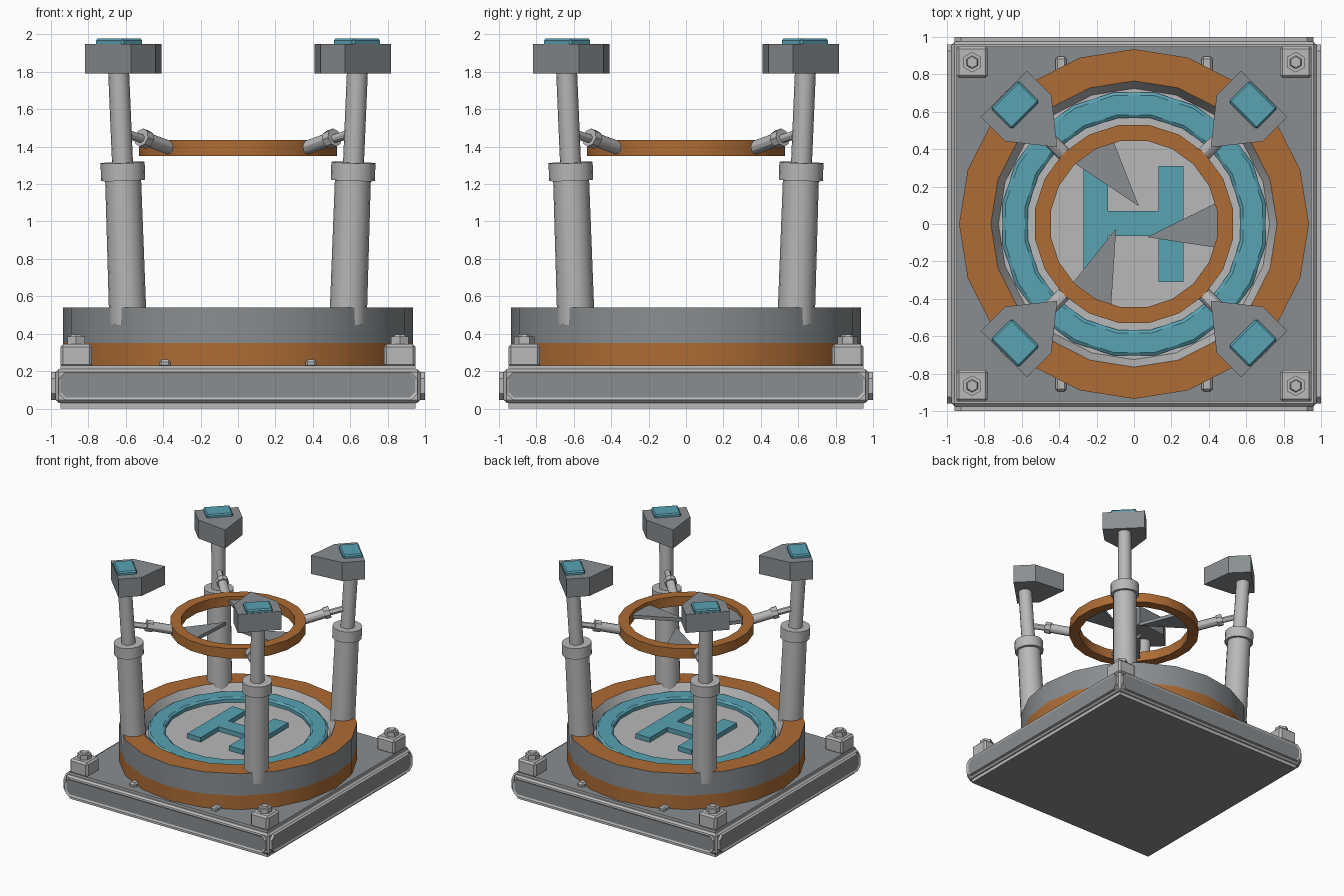
import bpy, bmesh, math
from mathutils import Vector, Matrix

if "Cube" in bpy.data.objects:
    bpy.data.objects.remove(bpy.data.objects["Cube"])


def material(name, rgb):
    m = bpy.data.materials.new(name)
    m.diffuse_color = (*rgb, 1)
    m.use_nodes = True
    m.node_tree.nodes["Principled BSDF"].inputs["Base Color"].default_value = m.diffuse_color
    return m


LIGHT = material("light grey", (0.48, 0.48, 0.48))
DARK = material("dark grey", (0.25, 0.27, 0.285))
ORANGE = material("orange", (0.42, 0.15, 0.035))
TEAL = material("teal", (0.10, 0.36, 0.45))


def finish(name, bm, mats, bevel=0, smooth=False):
    bmesh.ops.recalc_face_normals(bm, faces=bm.faces)
    me = bpy.data.meshes.new(name)
    bm.to_mesh(me)
    bm.free()
    for m in mats:
        me.materials.append(m)
    ob = bpy.data.objects.new(name, me)
    bpy.context.collection.objects.link(ob)
    if bevel:
        b = ob.modifiers.new("bevel", 'BEVEL')
        b.width, b.segments, b.limit_method = bevel, 1, 'ANGLE'
    if smooth:
        bpy.ops.object.select_all(action='DESELECT')
        ob.select_set(True)
        bpy.context.view_layer.objects.active = ob
        bpy.ops.object.shade_smooth_by_angle(angle=math.radians(30))
    return ob


def prism(name, pts, z0, z1, mat, matrix=Matrix(), bevel=0):
    """Extrude an outline from z0 to z1."""
    bm = bmesh.new()
    f = bm.faces.new([bm.verts.new((x, y, z0)) for x, y in pts])
    r = bmesh.ops.extrude_face_region(bm, geom=[f])
    top = [v for v in r["geom"] if isinstance(v, bmesh.types.BMVert)]
    bmesh.ops.translate(bm, verts=top, vec=(0, 0, z1 - z0))
    bm.transform(matrix)
    return finish(name, bm, [mat], bevel)


def rect(x0, x1, y0, y1):
    return [(x0, y0), (x1, y0), (x1, y1), (x0, y1)]


def lathe(name, profile, mats, n=20, offset=0.0, closed=True):
    """Revolve (radius, z, material index) points; the index colours the band after each point."""
    bm = bmesh.new()
    rings = []
    for r, z, _ in profile:
        rings.append([bm.verts.new((r * math.cos((i + offset) * math.tau / n),
                                    r * math.sin((i + offset) * math.tau / n), z)) for i in range(n)])
    for k in range(len(profile) if closed else len(profile) - 1):
        a, b = rings[k], rings[(k + 1) % len(rings)]
        for i in range(n):
            j = (i + 1) % n
            bm.faces.new((a[i], a[j], b[j], b[i])).material_index = profile[k][2]
    if not closed:
        bm.faces.new(rings[0]).material_index = profile[0][2]
        bm.faces.new(rings[-1]).material_index = profile[-1][2]
    return finish(name, bm, mats, smooth=True)


def rod(name, a, b, r0, r1, mat, n=16):
    a, b = Vector(a), Vector(b)
    bm = bmesh.new()
    bmesh.ops.create_cone(bm, cap_ends=True, segments=n, radius1=r0, radius2=r1, depth=(b - a).length)
    bm.transform(Matrix.Translation((a + b) / 2) @ (b - a).to_track_quat('Z', 'Y').to_matrix().to_4x4())
    return finish(name, bm, [mat], smooth=n > 8)


# base slab: dark top and bottom, light edges
bm = bmesh.new()
bmesh.ops.create_cube(bm, size=1, matrix=Matrix.Translation((0, 0, 0.115)) @ Matrix.Diagonal((1.9, 1.9, 0.23, 1)))
bm.normal_update()
for f in bm.faces:
    f.material_index = int(abs(f.normal.z) > 0.5)
finish("base_slab", bm, [LIGHT, DARK])
prism("base_frame", rect(-0.975, 0.975, -0.975, 0.975), 0.03, 0.21, LIGHT, bevel=0.015)

# side plates with recessed dark panels
for k in range(4):
    bm = bmesh.new()
    h, c = 0.96, 0.035
    pts = [(-h, .045 + c), (-h + c, .045), (h - c, .045), (h, .045 + c),
           (h, .195 - c), (h - c, .195), (-h + c, .195), (-h, .195 - c)]
    f = bm.faces.new([bm.verts.new((x, -0.97, z)) for x, z in pts])
    r = bmesh.ops.extrude_face_region(bm, geom=[f])
    bmesh.ops.translate(bm, verts=[v for v in r["geom"] if isinstance(v, bmesh.types.BMVert)], vec=(0, -0.03, 0))
    bmesh.ops.recalc_face_normals(bm, faces=bm.faces)
    front = min(bm.faces, key=lambda q: q.calc_center_median().y)
    bmesh.ops.inset_individual(bm, faces=[front], thickness=0.016, depth=-0.008)
    front.material_index = 1
    bm.transform(Matrix.Rotation(k * math.pi / 2, 4, 'Z'))
    finish("side_panel", bm, [LIGHT, DARK])

# drum with rim, sloped inner wall and pad floor
lathe("drum", [(0.935, 0.22, 0), (0.935, 0.35, 1), (0.935, 0.54, 0), (0.765, 0.54, 2),
               (0.725, 0.46, 2), (0.02, 0.46, 2), (0.02, 0.22, 2)], [ORANGE, DARK, LIGHT])
rod("floor_centre", (0, 0, 0.4), (0, 0, 0.462), 0.06, 0.06, LIGHT)
lathe("pad_ring", [(0.712, 0.45, 0), (0.712, 0.488, 0), (0.695, 0.5, 0), (0.59, 0.5, 0),
                   (0.573, 0.488, 0), (0.573, 0.45, 0)], [TEAL], offset=0.5)

# raised landing mark
prism("pad_mark", [(-.27, -.31), (-.14, -.31), (-.14, -.065), (.13, -.065), (.13, -.31), (.265, -.31),
                   (.265, .31), (.13, .31), (.13, .07), (-.14, .07), (-.14, .31), (-.27, .31)],
      0.45, 0.5, TEAL)

# suspended ring and its three blades
lathe("upper_ring", [(0.535, 1.35, 0), (0.535, 1.435, 0), (0.45, 1.435, 0), (0.45, 1.35, 0)], [ORANGE], offset=0.5)
for k in range(3):
    prism("blade", [(.07, -.07), (.45, -.128), (.45, .118)], 1.375, 1.405, DARK,
          Matrix.Rotation(k * math.tau / 3, 4, 'Z'))

# four corners
for sx in (-1, 1):
    for sy in (-1, 1):
        def at(d, z):
            return (sx * d, sy * d, z)

        # corner block, washer and hex bolt
        prism("corner_block", rect(-.085, .085, -.085, .085), 0.22, 0.345, LIGHT,
              Matrix.Translation(at(.865, 0)), bevel=0.015)
        rod("corner_bolt", at(.865, .34), at(.865, .385), .055, .055, LIGHT, 6)
        rod("bolt_tip", at(.865, .385), at(.865, .395), .035, .03, LIGHT, 6)

        # small clip at the drum foot
        prism("clip", rect(-.03, .03, -.07, .07), 0.22, 0.262, LIGHT,
              Matrix.Translation((sx * .39, sy * .825, 0)), bevel=0.012)

        # outward leaning post
        rod("lower_post", at(.588, .45), at(.615, 1.25), .1, .096, LIGHT)
        rod("post_collar", at(.614, 1.22), at(.617, 1.315), .118, .118, LIGHT)
        rod("upper_post", at(.617, 1.3), at(.639, 1.82), .056, .056, LIGHT)

        # arm holding the ring
        rod("arm_rod", at(.62, 1.475), at(.49, 1.435), .024, .024, LIGHT, 12)
        rod("arm_collar", at(.517, 1.449), at(.485, 1.437), .05, .05, LIGHT, 8)
        rod("arm_sleeve", at(.5, 1.443), at(.355, 1.39), .038, .038, LIGHT, 12)

        # pointed cap with teal light plate
        turn = Matrix.Rotation(math.atan2(sy, sx), 4, 'Z')
        prism("post_cap", [(.58, 0), (.80, -.175), (.983, -.175), (.983, .175), (.80, .175)],
              1.79, 1.95, DARK, turn)
        prism("cap_light", rect(.82, .978, -.105, .105), 1.94, 1.977, TEAL, turn, bevel=0.01)
